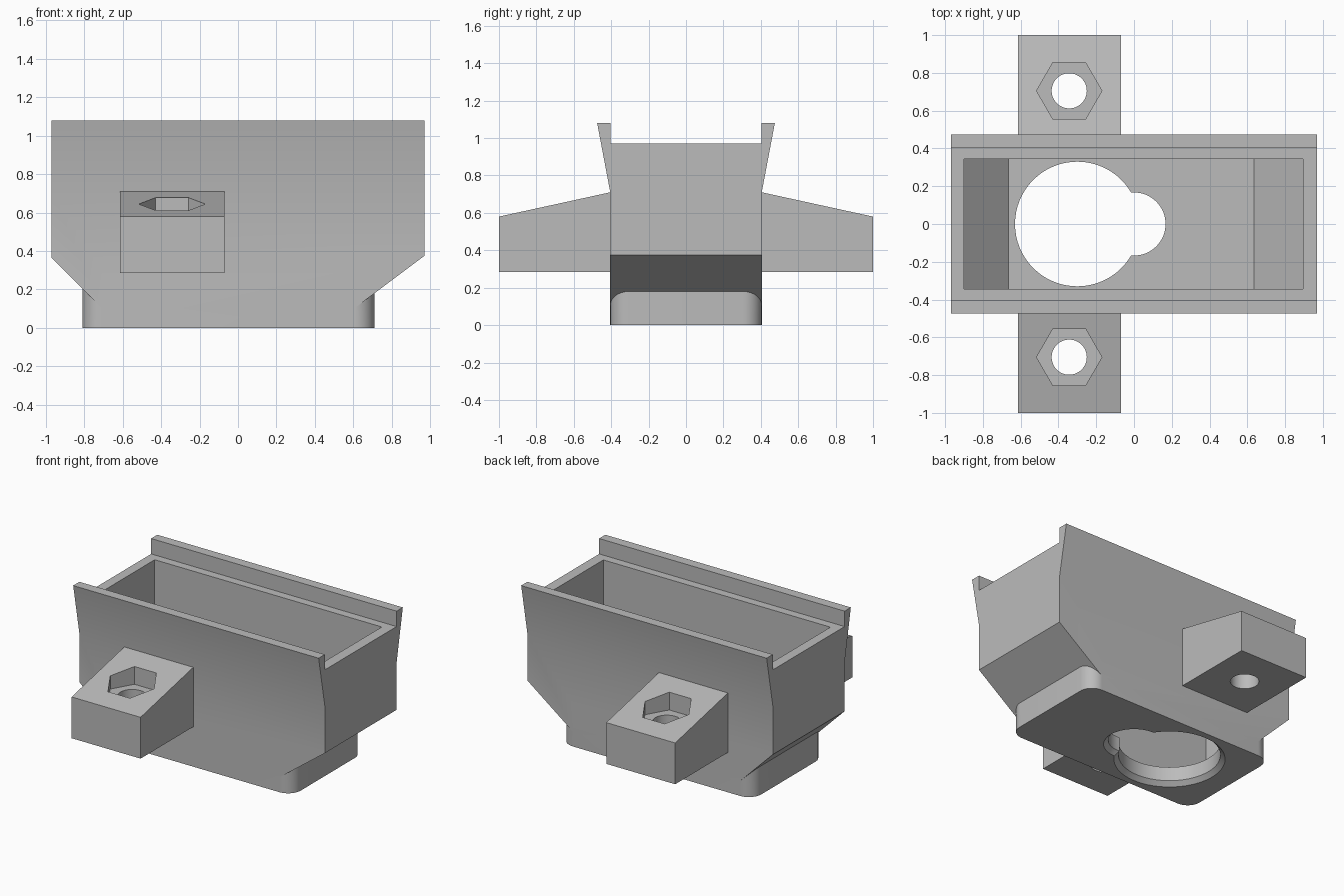
import bpy, bmesh, math
from mathutils import Vector

cube = bpy.data.objects.get("Cube")
if cube:
    bpy.data.objects.remove(cube, do_unlink=True)

grey = bpy.data.materials.new("plain grey")
grey.use_nodes = True
grey.diffuse_color = (0.5, 0.5, 0.5, 1)
grey.node_tree.nodes["Principled BSDF"].inputs["Base Color"].default_value = (0.5, 0.5, 0.5, 1)


def finish(name, bm):
    bmesh.ops.recalc_face_normals(bm, faces=bm.faces)
    mesh = bpy.data.meshes.new(name)
    bm.to_mesh(mesh)
    bm.free()
    mesh.materials.append(grey)
    obj = bpy.data.objects.new(name, mesh)
    bpy.context.collection.objects.link(obj)
    return obj


def prism(name, points, axis, start, end):
    """Extrude a 2D profile along the named axis."""
    place = {"x": lambda a, b, t: (t, a, b),
             "y": lambda a, b, t: (a, t, b),
             "z": lambda a, b, t: (a, b, t)}[axis]
    bm = bmesh.new()
    face = bm.faces.new([bm.verts.new(place(a, b, start)) for a, b in points])
    new = bmesh.ops.extrude_face_region(bm, geom=[face])["geom"]
    shift = Vector(place(0, 0, end - start))
    bmesh.ops.translate(bm, vec=shift, verts=[v for v in new if isinstance(v, bmesh.types.BMVert)])
    return finish(name, bm)


def cone(name, x, y, r_low, r_high, low, high, sides=64):
    bm = bmesh.new()
    bmesh.ops.create_cone(bm, cap_ends=True, segments=sides, radius1=r_low, radius2=r_high, depth=high - low)
    bmesh.ops.translate(bm, vec=(x, y, (low + high) / 2), verts=bm.verts)
    return finish(name, bm)


def combine(target, operation, tool):
    """Apply a boolean and discard the tool."""
    mod = target.modifiers.new("cut", "BOOLEAN")
    mod.operation = operation
    mod.solver = "EXACT"
    mod.object = tool
    bpy.context.view_layer.objects.active = target
    bpy.ops.object.modifier_apply(modifier=mod.name)
    bpy.data.objects.remove(tool, do_unlink=True)


def smooth(obj):
    bpy.ops.object.select_all(action="DESELECT")
    obj.select_set(True)
    bpy.context.view_layer.objects.active = obj
    bpy.ops.object.shade_smooth_by_angle(angle=math.radians(30))


SIDE = 0.405      # half width of the body
END = 0.97        # half length of the body

# Hopper body: cross-section with flared rails, trimmed to the sloping end profile
half = [(SIDE, 0), (SIDE, 0.71), (0.475, 1.08), (SIDE, 1.08), (SIDE, 0.97)]
section = half + [(-y, z) for y, z in reversed(half)]
body = prism("hopper_body", section, "x", -END, END)
trim = prism("trim", [(-0.71, 0.105), (0.61, 0.105), (END, 0.375), (END + 0.1, 0.375), (END + 0.1, 1.2),
                      (-END - 0.1, 1.2), (-END - 0.1, 0.365), (-END, 0.365)], "y", -1, 1)
combine(body, "INTERSECT", trim)

# Foot with rounded corners
radius = 0.1
corners = [(0.61, 1, 0), (-0.71, 1, 90), (-0.71, -1, 180), (0.61, -1, 270)]
outline = []
for x, sign, begin in corners:
    for i in range(13):
        a = math.radians(begin + i * 7.5)
        outline.append((x + radius * math.cos(a), sign * (SIDE - radius) + radius * math.sin(a)))
combine(body, "UNION", prism("foot", outline, "z", 0, 0.3))

# Open cavity with sloping ends
floor = 0.13
cavity = [(-0.9, 1.2), (-0.9, floor + 0.235), (-0.665, floor), (0.635, floor), (0.895, floor + 0.2), (0.895, 1.2)]
combine(body, "DIFFERENCE", prism("cavity", cavity, "y", -0.345, 0.345))

# Keyhole through the floor, chamfered underneath
for x, r in ((-0.3, 0.33), (0, 0.167)):
    combine(body, "DIFFERENCE", cone("hole", x, 0, r, r, -0.1, floor + 0.05))
    combine(body, "DIFFERENCE", cone("chamfer", x, 0, r + 0.06, r, -0.03, 0.03))
smooth(body)

# Mounting lugs with a hexagonal nut pocket and a bolt hole
for name, s in (("front_lug", -1), ("back_lug", 1)):
    wedge = [(s * SIDE, 0.285), (s, 0.285), (s, 0.58), (s * SIDE, 0.71)]
    lug = prism(name, wedge, "x", -0.615, -0.07)
    hexagon = [(-0.343 + 0.173 * math.cos(math.radians(60 * i)),
                s * 0.705 + 0.173 * math.sin(math.radians(60 * i))) for i in range(6)]
    combine(lug, "DIFFERENCE", prism("nut_pocket", hexagon, "z", 0.55, 0.9))
    combine(lug, "DIFFERENCE", cone("bolt_hole", -0.343, s * 0.705, 0.093, 0.093, 0.1, 0.8, 48))
    smooth(lug)
